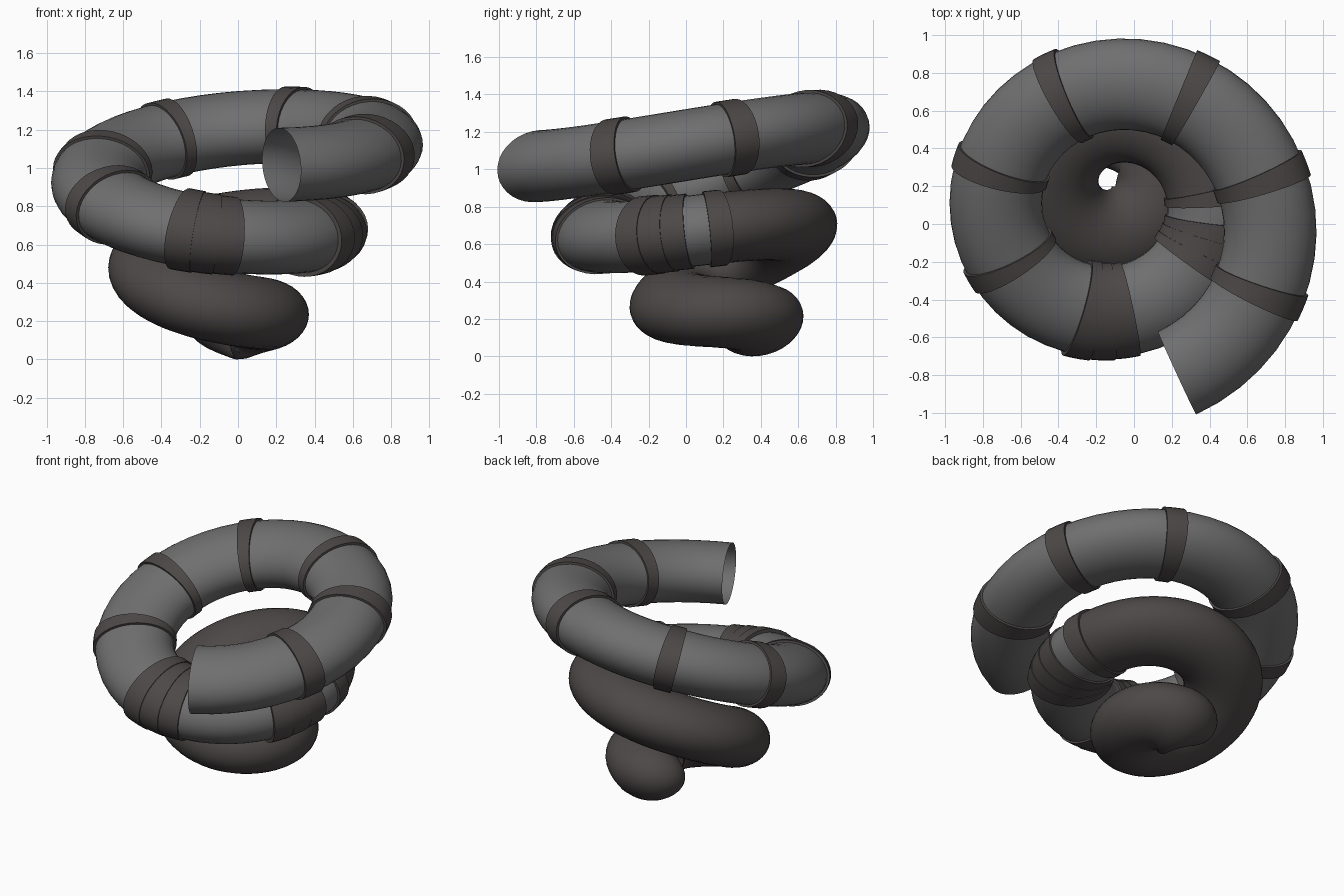
import bpy, bmesh
from math import sin, cos, radians, pi, sqrt
from mathutils import Vector

if "Cube" in bpy.data.objects:
    bpy.data.objects.remove(bpy.data.objects["Cube"])

S, C = 0.25, 0.968                      # lean of the coil axis
AXIS, UP_Y = Vector((0, -S, C)), Vector((0, C, S))
WIDE, TALL, SIDES = 0.245, 0.19, 36     # elliptical tube section
TAPER, END = 775, 862                   # degrees where the tail closes


def material(name, rgb):
    m = bpy.data.materials.new(name)
    m.diffuse_color = (*rgb, 1)
    m.use_nodes = True
    m.node_tree.nodes["Principled BSDF"].inputs["Base Color"].default_value = m.diffuse_color
    return m


GREY = material("grey", (0.16, 0.16, 0.16))
DARK = material("dark_brown", (0.075, 0.065, 0.065))


def centre(deg):
    """Point of the shrinking, descending spiral."""
    turn = deg / 360
    r = 0.80 - 0.30 * turn
    h = 1.14 - 0.45 * turn
    if deg > TAPER:
        h = 1.14 - 0.45 * TAPER / 360 - 0.1 * (deg - TAPER) / 360
    a = radians(deg)
    return (Vector((-0.08, 0.04 + 0.26 * (1.02 - h), h))
            + r * (Vector((cos(a), 0, 0)) + sin(a) * UP_Y))


def section(deg, grow=0.0):
    """Ring of points around the spiral."""
    p = centre(deg)
    t = (centre(deg + 0.5) - centre(deg - 0.5)).normalized()
    n = t.cross(AXIS).normalized()
    b = n.cross(t)
    k = 1.0
    if deg > TAPER:
        f = min(1, (deg - TAPER) / (END - TAPER))
        k = sqrt(max(0.0004, 1 - f * f))
    pts = []
    for i in range(SIDES):
        q = 2 * pi * i / SIDES
        pts.append(p + n * (cos(q) * (WIDE + grow) * k) + b * (sin(q) * (TALL + grow) * k))
    return pts


def loft(name, rings, mat, cap_end=False):
    bm = bmesh.new()
    loops = [[bm.verts.new(v) for v in ring] for ring in rings]
    for a, b in zip(loops, loops[1:]):
        for i in range(SIDES):
            j = (i + 1) % SIDES
            bm.faces.new((a[i], a[j], b[j], b[i]))
    if cap_end:
        bm.faces.new(loops[-1])
    bmesh.ops.recalc_face_normals(bm, faces=bm.faces)
    me = bpy.data.meshes.new(name)
    bm.to_mesh(me)
    bm.free()
    me.materials.append(mat)
    ob = bpy.data.objects.new(name, me)
    bpy.context.collection.objects.link(ob)
    bpy.ops.object.select_all(action='DESELECT')
    ob.select_set(True)
    bpy.context.view_layer.objects.active = ob
    bpy.ops.object.shade_smooth_by_angle(angle=radians(35))
    return ob


def span(start, stop, steps):
    return [start + (stop - start) * i / steps for i in range(steps + 1)]


# Grey open-ended upper tube
parts = [loft("upper_tube", [section(d) for d in span(-69, 363, 60)], GREY)]
# Dark lower tube, closing to a rounded tail
tail = span(363, TAPER, 66) + [TAPER + (END - TAPER) * sin(pi / 2 * i / 16) for i in range(1, 17)]
parts.append(loft("lower_tube", [section(d) for d in tail], DARK, True))

# Raised bands: six single, two groups of three, one at the colour change
bands = [(d, 7.6, 0.014) for d in (-26, 17, 61, 113.5, 159, 205)]
bands += [(d, 9.4, g) for d, g in ((252.7, 0.022), (262, 0.017), (271.4, 0.012))]
bands += [(d, 9.6, g) for d, g in ((324, 0.022), (333.6, 0.017), (343.2, 0.012))]
bands.append((363, 9.5, 0.014))
for n, (mid, width, grow) in enumerate(bands):
    ds = span(mid - width / 2, mid + width / 2, 3)
    rings = [section(ds[0], -0.005)] + [section(d, grow) for d in ds] + [section(ds[-1], -0.005)]
    parts.append(loft(f"band_{n + 1}", rings, DARK))

# Stand the model on the ground
low = min(v.co.z for ob in parts for v in ob.data.vertices)
for ob in parts:
    ob.location.z = -low
